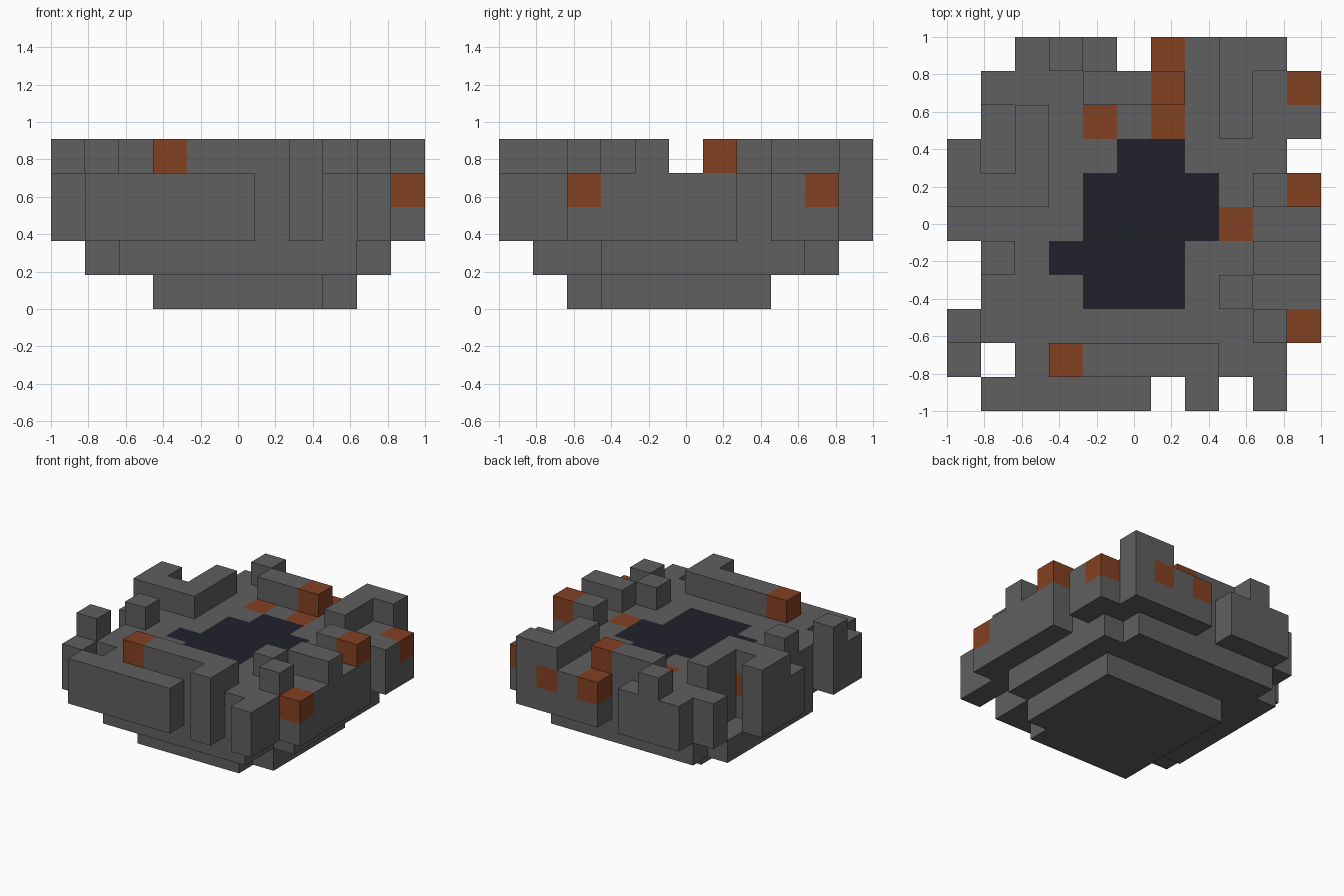
import bpy
import bmesh
from mathutils import Vector

cube = bpy.data.objects.get("Cube")
if cube:
    bpy.data.objects.remove(cube, do_unlink=True)

N = 11
CELL = 2 / N


def material(name, rgb):
    m = bpy.data.materials.new(name)
    m.use_nodes = True
    colour = (*rgb, 1)
    m.diffuse_color = colour
    bsdf = m.node_tree.nodes["Principled BSDF"]
    bsdf.inputs["Base Color"].default_value = colour
    bsdf.inputs["Roughness"].default_value = 0.9
    return m


STONE = material("dark grey stone", (0.116, 0.116, 0.116))
RUST = material("rust orange", (0.23, 0.052, 0.016))
POOL = material("midnight pool", (0.015, 0.015, 0.025))

# Plan of the crater, back row first:
# f floor, W raised wall, p pool, o rust block in floor, O rust block on wall
PLAN = [
    "..fWf.ofWW.",
    ".fffWWOfWfo",
    "..WfofofWff",
    "W.Wffppfff.",
    "WWWfppppfWO",
    "ffffppppoff",
    ".WfppppffWW",
    ".fffpppfWff",
    "WffffffffWo",
    "f.fOWWWWff.",
    ".fffff.W.f.",
]

base, body, walls, rust, pool = set(), set(), set(), set(), set()


def fill(target, xs, ys, z):
    target.update((x, y, z) for x in range(*xs) for y in range(*ys))


# Stepped underside: two crosses of overlapping slabs
fill(base, (3, 8), (2, 8), 0)
fill(base, (3, 9), (3, 8), 0)
fill(base, (2, 9), (1, 10), 1)
fill(base, (1, 10), (3, 9), 1)

# Main body, walls, pool and rust blocks from the plan
for row, line in enumerate(PLAN):
    y = N - 1 - row
    for x, mark in enumerate(line):
        if mark == ".":
            continue
        body.add((x, y, 2))
        {"p": pool, "o": rust}.get(mark, body).add((x, y, 3))
        if mark in "WO":
            (rust if mark == "O" else walls).add((x, y, 4))

# Rust blocks set into the outer sides, under the walls
for cell in ((8, 10, 3), (1, 6, 3)):
    body.discard(cell)
    rust.add(cell)

SOLID = base | body | walls | rust | pool


def build(name, cells, mat):
    """Skin a set of cells with only their exposed faces."""
    bm = bmesh.new()
    for c in sorted(cells):
        for axis in range(3):
            for sign in (-1, 1):
                near = list(c)
                near[axis] += sign
                if tuple(near) in SOLID:
                    continue
                n, u, v = Vector(), Vector(), Vector()
                n[axis] = sign / 2
                u[(axis + 1) % 3] = 0.5
                v[(axis + 2) % 3] = sign / 2
                mid = Vector(c) + Vector((0.5, 0.5, 0.5)) + n
                corners = (mid - u - v, mid + u - v, mid + u + v, mid - u + v)
                bm.faces.new([bm.verts.new(
                    (p.x * CELL - 1, p.y * CELL - 1, p.z * CELL)) for p in corners])
    bmesh.ops.remove_doubles(bm, verts=bm.verts, dist=0.001)
    mesh = bpy.data.meshes.new(name)
    bm.to_mesh(mesh)
    bm.free()
    mesh.materials.append(mat)
    obj = bpy.data.objects.new(name, mesh)
    bpy.context.collection.objects.link(obj)


build("stepped_base", base, STONE)
build("crater_body", body, STONE)
build("raised_walls", walls, STONE)
build("rust_blocks", rust, RUST)
build("pool_surface", pool, POOL)
